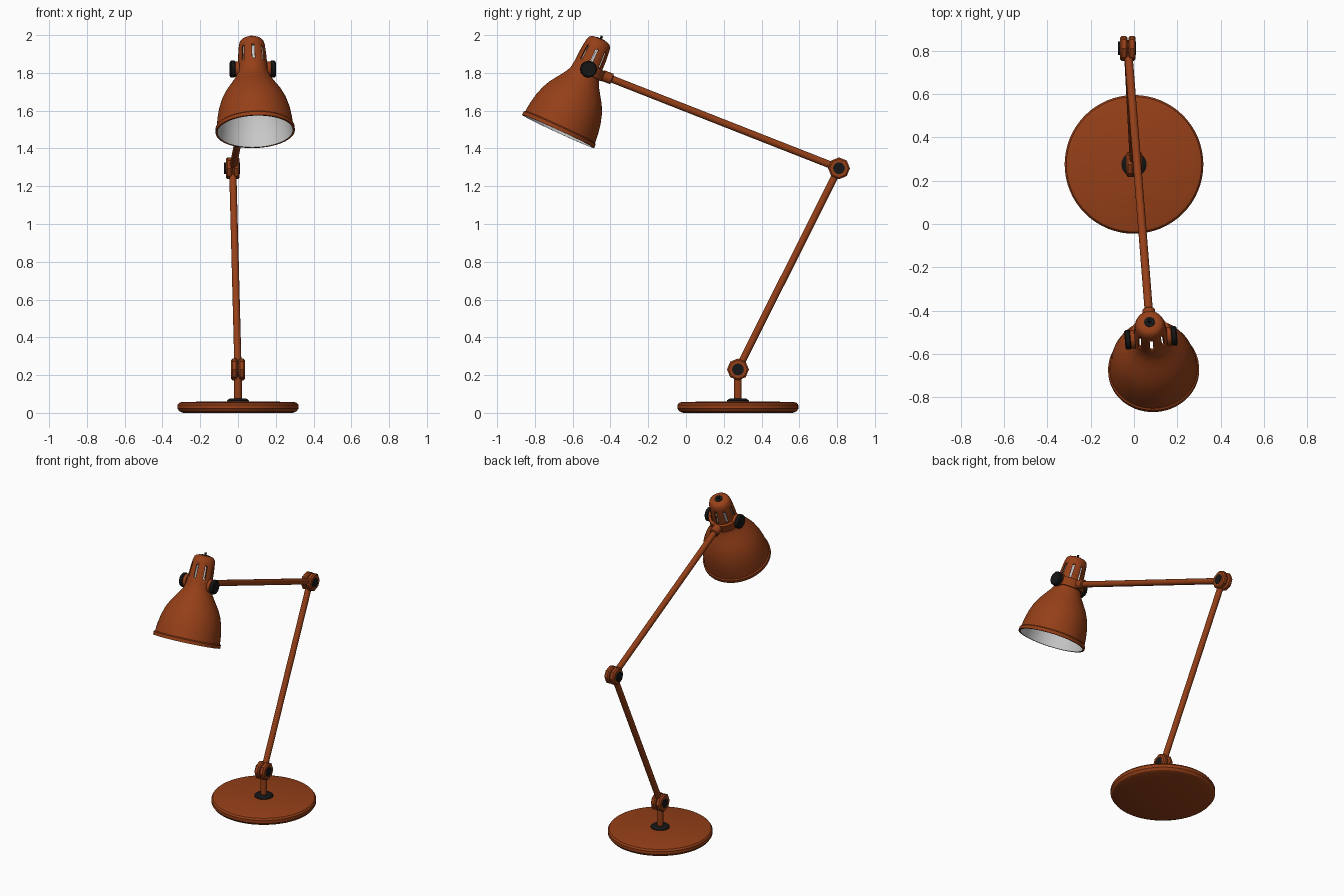
import bpy, bmesh, math
from mathutils import Vector, Matrix

if "Cube" in bpy.data.objects:
    bpy.data.objects.remove(bpy.data.objects["Cube"])


def material(name, rgb):
    m = bpy.data.materials.new(name)
    m.diffuse_color = (*rgb, 1)
    m.use_nodes = True
    m.node_tree.nodes["Principled BSDF"].inputs["Base Color"].default_value = m.diffuse_color
    return m


PAINT = material("rust_paint", (0.30, 0.05, 0.009))
BLACK = material("black_plastic", (0.008, 0.008, 0.008))
WHITE = material("white_inside", (0.8, 0.8, 0.8))


def finish(name, bm, mats, matrix=Matrix()):
    bmesh.ops.recalc_face_normals(bm, faces=bm.faces)
    me = bpy.data.meshes.new(name)
    bm.to_mesh(me)
    bm.free()
    ob = bpy.data.objects.new(name, me)
    ob.matrix_world = matrix
    for m in mats:
        me.materials.append(m)
    bpy.context.collection.objects.link(ob)
    bpy.ops.object.select_all(action='DESELECT')
    ob.select_set(True)
    bpy.context.view_layer.objects.active = ob
    bpy.ops.object.shade_smooth_by_angle(angle=math.radians(32))
    return ob


def lathe(name, profile, mats, matrix=Matrix(), segs=56, sweep=math.tau, inner_from=999):
    """Turn (radius, z) points round z; segments from inner_from on use the second material."""
    bm = bmesh.new()
    rings = []
    for i in range(segs + 1):
        a = sweep * i / segs
        rings.append([bm.verts.new((r * math.cos(a), r * math.sin(a), z)) for r, z in profile])
    for a, b in zip(rings, rings[1:]):
        for j in range(len(profile) - 1):
            f = bm.faces.new((a[j], b[j], b[j + 1], a[j + 1]))
            f.material_index = int(j >= inner_from)
    bmesh.ops.remove_doubles(bm, verts=bm.verts, dist=1e-5)
    return finish(name, bm, mats, matrix)


def rod(name, p0, p1, r, mat, sides=20, bevel=0.0):
    """Cylinder between two points, optionally with bevelled end rims."""
    p0, p1 = Vector(p0), Vector(p1)
    d = p1 - p0
    bm = bmesh.new()
    bmesh.ops.create_cone(bm, cap_ends=True, segments=sides, radius1=r, radius2=r, depth=d.length)
    if bevel:
        rims = [e for e in bm.edges if abs(e.verts[0].co.z - e.verts[1].co.z) < 1e-6]
        bmesh.ops.bevel(bm, geom=rims, offset=bevel, segments=1, affect='EDGES')
    rot = d.to_track_quat('Z', 'Y').to_matrix().to_4x4()
    return finish(name, bm, [mat], Matrix.Translation((p0 + p1) / 2) @ rot)


def hinge(name, c, knob_left):
    """Two octagonal halves on an x axis with black screw caps."""
    def at(x):
        return c + Vector((x, 0, 0))
    rod(name + "_half_left", at(-0.036), at(-0.002), 0.058, PAINT, 8, 0.008)
    rod(name + "_half_right", at(0.002), at(0.036), 0.058, PAINT, 8, 0.008)
    rod(name + "_pin", at(-0.03), at(0.03), 0.04, PAINT)
    rod(name + "_cap_right", at(0.03), at(0.038), 0.031, BLACK)
    rod(name + "_cap_left", at(-0.038 - knob_left), at(-0.03), 0.031, BLACK, 12)


# Base, collar and post
on_base = Matrix.Translation((0, 0.275, 0))
lathe("base", [(0, 0), (0.29, 0), (0.31, 0.008), (0.32, 0.022), (0.32, 0.042),
               (0.312, 0.053), (0.295, 0.058), (0, 0.062)], [PAINT], on_base, 64)
lathe("base_collar", [(0, 0.055), (0.058, 0.055), (0.058, 0.066), (0.045, 0.075), (0, 0.075)],
      [BLACK], on_base, 32)
rod("post", (0, 0.275, 0.06), (0, 0.275, 0.2), 0.02, PAINT)

# Hinges and lower arm
low, elbow = Vector((0, 0.275, 0.23)), Vector((-0.028, 0.81, 1.295))
hinge("lower_hinge", low, 0.0)
hinge("elbow_hinge", elbow, 0.008)
rod("lower_arm", low, elbow, 0.019, PAINT)

# Head frame: origin at the rim centre, local z along the shade axis, local y to the back
head = (Matrix.Translation((0.091, -0.677, 1.49)) @ Matrix.Rotation(0.085, 4, 'Z')
        @ Matrix.Rotation(math.radians(-24.8), 4, 'X'))
PIVOT = 0.363

# Shade: outer skin down to the rim, then the white inner skin
outer = [(0, 0.538), (0.035, 0.538), (0.052, 0.533), (0.063, 0.522), (0.069, 0.5), (0.075, 0.44),
         (0.078, 0.37), (0.083, 0.335), (0.098, 0.304), (0.122, 0.268), (0.149, 0.228),
         (0.171, 0.184), (0.188, 0.13), (0.198, 0.075), (0.203, 0.026), (0.21, 0.02), (0.21, 0.0)]
inner = [(0.2, 0.0), (0.196, 0.03), (0.19, 0.08), (0.18, 0.13), (0.163, 0.184), (0.141, 0.228),
         (0.114, 0.268), (0.09, 0.304), (0.076, 0.335), (0.071, 0.37), (0.068, 0.44),
         (0.062, 0.5), (0.05, 0.525), (0, 0.529)]
shade = lathe("shade", outer + inner, [PAINT, WHITE], head, 64, inner_from=len(outer))

# Vent slots cut round the neck
bm = bmesh.new()
for i in range(8):
    m = (Matrix.Rotation(math.tau * i / 8, 4, 'Z') @ Matrix.Translation((0.075, 0, 0.437))
         @ Matrix.Diagonal((0.05, 0.014, 0.08, 1)))
    bmesh.ops.create_cube(bm, size=1, matrix=m)
cutter = finish("slot_cutter", bm, [PAINT], head)
cutter.hide_render = True
cut = shade.modifiers.new("slots", 'BOOLEAN')
cut.operation, cut.solver, cut.object = 'DIFFERENCE', 'EXACT', cutter
bpy.context.view_layer.objects.active = shade
bpy.ops.object.modifier_apply(modifier="slots")
bpy.data.objects.remove(cutter)

# Switch on top of the shade
rod("switch_disc", head @ Vector((0, 0, 0.53)), head @ Vector((0, 0, 0.541)), 0.025, BLACK)
rod("switch_pin", head @ Vector((0, 0, 0.535)), head @ Vector((0, 0, 0.556)), 0.007, BLACK, 12)

# Yoke round the back of the neck, with pivot plates and knobs
lathe("yoke", [(0.08, -0.026), (0.097, -0.026), (0.097, 0.026), (0.08, 0.026), (0.08, -0.026)],
      [PAINT], head @ Matrix.Translation((0, 0, PIVOT)), 24, math.pi)
for side, s in (("left", -1), ("right", 1)):
    def on_axis(x):
        return head @ Vector((s * x, 0, PIVOT))
    rod("yoke_plate_" + side, on_axis(0.074), on_axis(0.094), 0.042, PAINT, 24)
    rod("knob_" + side, on_axis(0.092), on_axis(0.121), 0.045, BLACK, 12, 0.006)

# Upper arm and the socket joining it to the yoke
pivot = head @ Vector((0, 0, PIVOT))
toward = (elbow - pivot).normalized()
rod("upper_arm", pivot + toward * 0.09, elbow, 0.019, PAINT)
rod("arm_socket", pivot + toward * 0.085, pivot + toward * 0.145, 0.029, PAINT, 20, 0.005)
